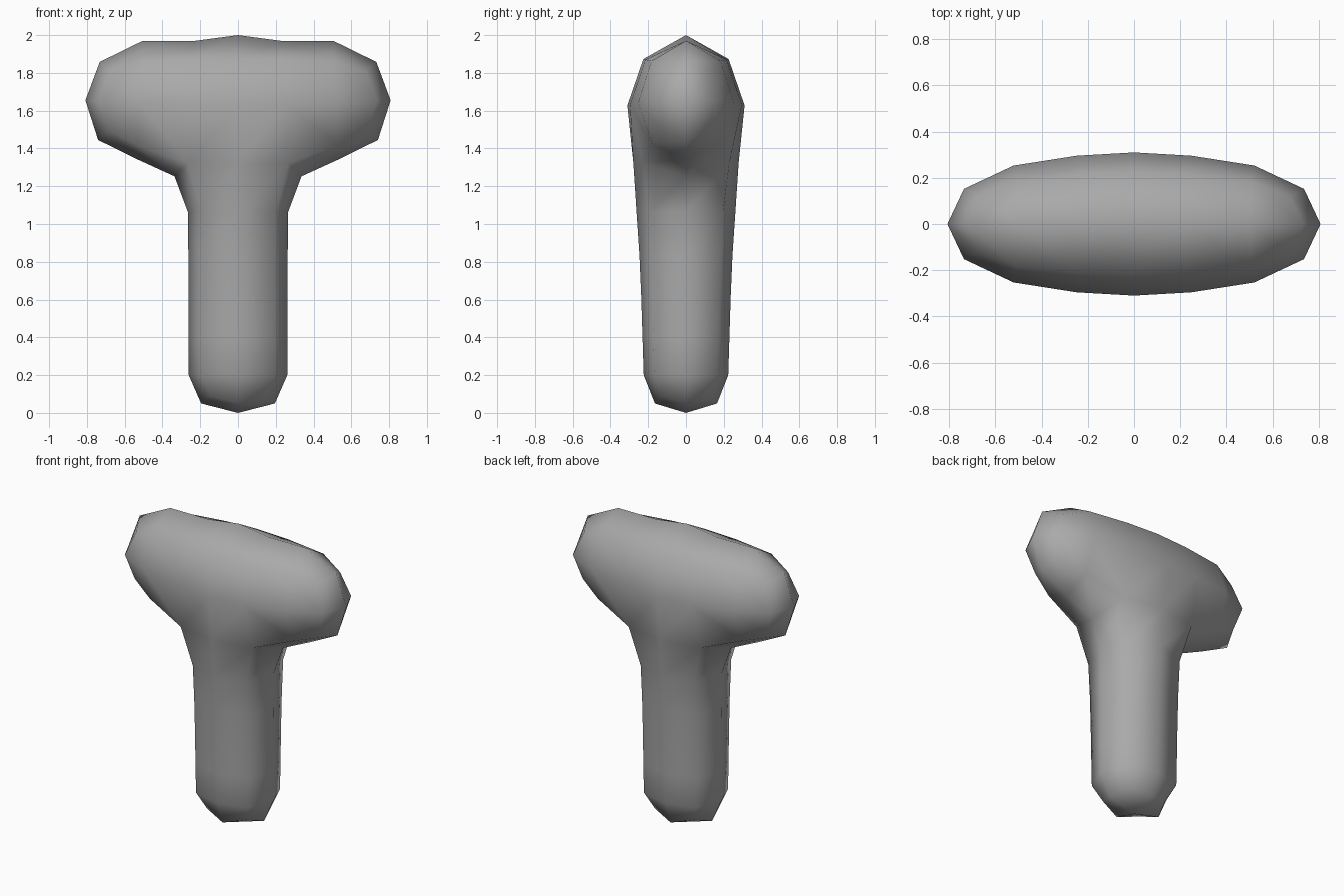
import bpy
import bmesh

cube = bpy.data.objects.get("Cube")
if cube:
    bpy.data.objects.remove(cube)

# Single grey material
grey = bpy.data.materials.new("mid_grey")
grey.use_nodes = True
colour = (0.4, 0.4, 0.4, 1)
grey.diffuse_color = colour
grey.node_tree.nodes["Principled BSDF"].inputs["Base Color"].default_value = colour

SIGNS = ((-1, -1), (1, -1), (1, 1), (-1, 1))
bm = bmesh.new()


def bridge(a, b, skip=()):
    """Join two four-point rings with quads."""
    for i in range(4):
        if i not in skip:
            j = (i + 1) % 4
            bm.faces.new((a[i], a[j], b[j], b[i]))


# Column and central head block: height, half width, half depth
levels = ((0, 0.26, 0.217), (0.4, 0.262, 0.23), (0.83, 0.262, 0.243),
          (1.3, 0.27, 0.28), (1.955, 0.2, 0.305))
rings = [[bm.verts.new((sx * x, sy * y, z)) for sx, sy in SIGNS]
         for z, x, y in levels]
bm.faces.new(rings[0])
bm.faces.new(rings[-1])
for low, high in zip(rings[:-2], rings[1:-1]):
    bridge(low, high)
bottom, top = rings[-2:]
bridge(bottom, top, skip=(1, 3))

# Side arms extending from the open sides of the block
for side, (i, j) in ((1, (1, 2)), (-1, (3, 0))):
    inner = [bottom[i], bottom[j], top[j], top[i]]
    y = 0.185 * side
    outer = [bm.verts.new((0.808 * side, py, pz))
             for py, pz in ((-y, 1.39), (y, 1.39), (y, 1.92), (-y, 1.92))]
    bridge(inner, outer)
    bm.faces.new(outer)

bmesh.ops.recalc_face_normals(bm, faces=bm.faces)
mesh = bpy.data.meshes.new("t_shaped_body")
bm.to_mesh(mesh)
bm.free()
body = bpy.data.objects.new("t_shaped_body", mesh)
bpy.context.collection.objects.link(body)
mesh.materials.append(grey)

# Round the cage into soft facets
bpy.context.view_layer.objects.active = body
body.select_set(True)
subdivision = body.modifiers.new("rounding", 'SUBSURF')
subdivision.levels = 1
subdivision.subdivision_type = 'CATMULL_CLARK'
subdivision.use_limit_surface = False
bpy.ops.object.modifier_apply(modifier="rounding")

# Raise the top ridge and swell the head's broad faces
for v in body.data.vertices:
    x, y, z = v.co
    if abs(y) < 0.01 and z > 1.9:
        v.co.z = 2.0 - 0.03 * min(1, abs(x) / 0.2)
    elif abs(y) > 0.2 and 1.5 < z < 1.75:
        v.co.y *= 1.06

bpy.ops.object.shade_smooth()
